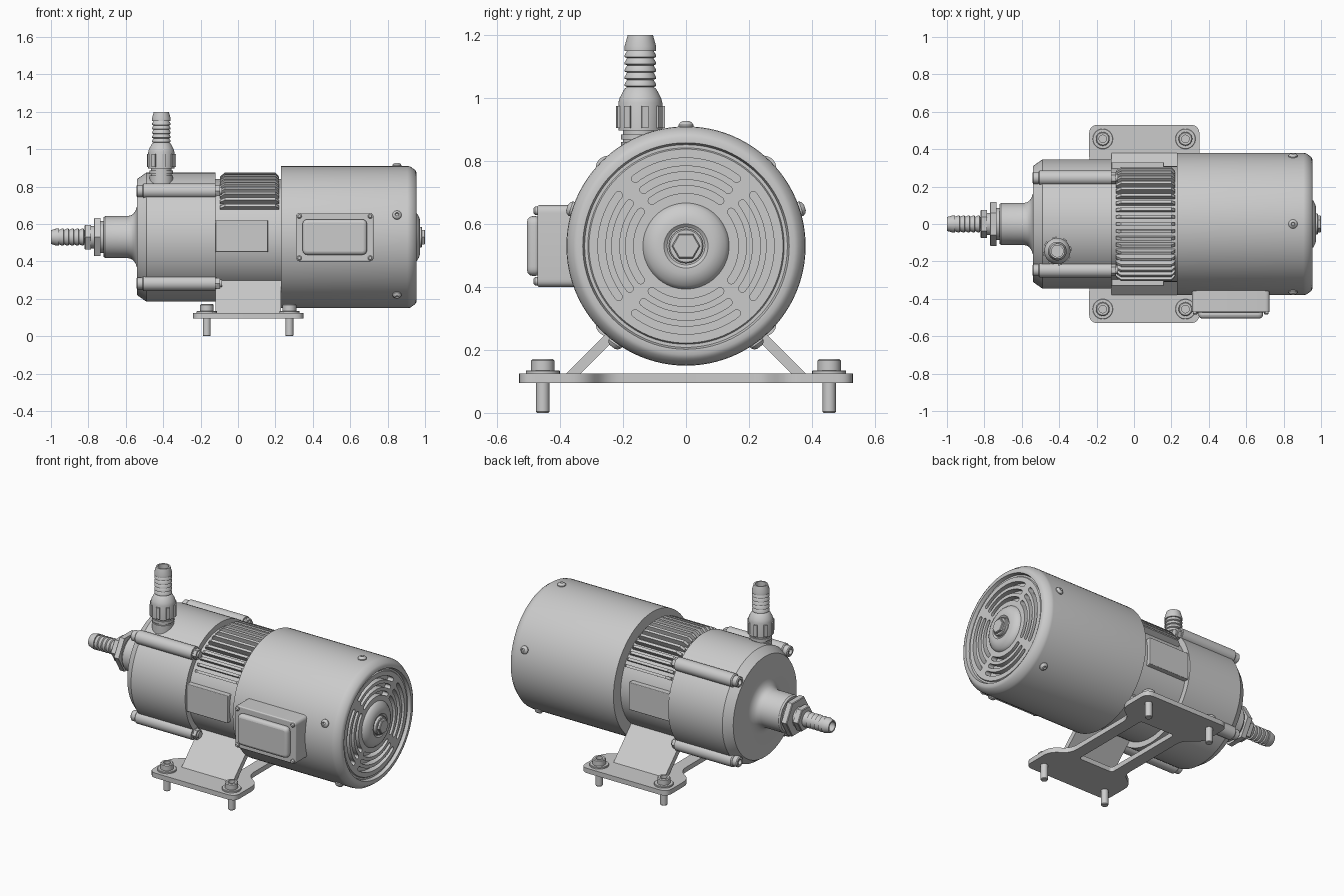
import bpy, bmesh
from math import sin, cos, pi, radians
from mathutils import Matrix, Vector

if "Cube" in bpy.data.objects:
    bpy.data.objects.remove(bpy.data.objects["Cube"])

CZ = 0.53                      # height of the shaft axis
AX = Vector((0, 0, CZ))
YZ = Matrix(((0, 0, 1, 0), (1, 0, 0, 0), (0, 1, 0, 0), (0, 0, 0, 1)))   # outline in y,z pushed along x
XZ = Matrix(((1, 0, 0, 0), (0, 0, -1, 0), (0, 1, 0, 0), (0, 0, 0, 1)))  # outline in x,z pushed to -y


def lathe(bm, prof, origin, axis, seg=64, turn=0):
    """Revolve (distance, radius) points about an axis."""
    M = Matrix.Translation(origin) @ Vector(axis).to_track_quat('Z', 'Y').to_matrix().to_4x4()
    rows = []
    for t, r in prof:
        if r == 0:
            rows.append([bm.verts.new(M @ Vector((0, 0, t)))] * seg)
        else:
            rows.append([bm.verts.new(M @ Vector((r * cos(turn + 2 * pi * i / seg),
                         r * sin(turn + 2 * pi * i / seg), t))) for i in range(seg)])
    for a, b in zip(rows, rows[1:]):
        for i in range(seg):
            j = (i + 1) % seg
            q = list(dict.fromkeys((a[i], a[j], b[j], b[i])))
            if len(q) > 2:
                bm.faces.new(q)


def cyl(bm, t0, t1, r, origin, axis, seg=32, c=0.0, turn=0):
    lathe(bm, [(t0, 0), (t0, r), (t1 - c, r), (t1, r - c), (t1, 0)], origin, axis, seg, turn)


def prism(bm, pts, d0, d1, M):
    lo = [bm.verts.new(M @ Vector((u, v, d0))) for u, v in pts]
    hi = [bm.verts.new(M @ Vector((u, v, d1))) for u, v in pts]
    bm.faces.new(lo)
    bm.faces.new(hi)
    for i in range(len(pts)):
        j = (i + 1) % len(pts)
        bm.faces.new((lo[i], lo[j], hi[j], hi[i]))


def rounded(pts, r, n=6):
    out = []
    for i, p in enumerate(pts):
        p, a, b = Vector(p), Vector(pts[i - 1]), Vector(pts[(i + 1) % len(pts)])
        s, e = p + (a - p).normalized() * r, p + (b - p).normalized() * r
        for k in range(n + 1):
            t = k / n
            out.append(s * (1 - t) ** 2 + p * 2 * t * (1 - t) + e * t * t)
    return out


def rect(u0, u1, v0, v1):
    return [(u0, v0), (u1, v0), (u1, v1), (u0, v1)]


def finish(name, bm, bevel=0, cut=None, hide=False):
    bmesh.ops.recalc_face_normals(bm, faces=bm.faces)
    me = bpy.data.meshes.new(name)
    bm.to_mesh(me)
    bm.free()
    ob = bpy.data.objects.new(name, me)
    bpy.context.collection.objects.link(ob)
    bpy.ops.object.select_all(action='DESELECT')
    ob.select_set(True)
    bpy.context.view_layer.objects.active = ob
    if not hide:
        bpy.ops.object.shade_smooth_by_angle(angle=radians(32))
    if cut:
        m = ob.modifiers.new("cut", 'BOOLEAN')
        m.object, m.operation, m.solver = cut, 'DIFFERENCE', 'EXACT'
    if bevel:
        m = ob.modifiers.new("bevel", 'BEVEL')
        m.width, m.segments, m.limit_method = bevel, 3, 'ANGLE'
        m.angle_limit = radians(50)
    ob.hide_render = ob.hide_viewport = hide
    return ob


def barb(t0, r, step, n, tip):
    """Ridged hose tail ending in an open bore."""
    p = []
    for i in range(n):
        t = t0 + i * step
        p += [(t, r * 0.84), (t + step * .15, r), (t + step * .4, r), (t + step, r * 0.84)]
    e = t0 + n * step
    return p + [(e, r), (e + (tip - e) * .3, r), (tip, r * .8), (tip, r * .62), (t0, r * .62), (t0, 0)]


new = bmesh.new

# vent slot cutter: four arcs in each ring
bm = new()
for ra, rb in ((.168, .192), (.212, .236), (.256, .28)):
    rm, h = (ra + rb) / 2, (rb - ra) / 2
    for q in range(4):
        mid, span = q * pi / 2, radians(37)
        pol = [(rb, mid - span + 2 * span * k / 20) for k in range(21)]
        pts = [(r * cos(a), CZ + r * sin(a)) for r, a in pol]
        for s, lst in ((1, range(1, 6)), (-1, ())):
            ang = mid + s * span
            c = Vector((rm * cos(ang), CZ + rm * sin(ang)))
            if s == 1:
                pts += [c + h * Vector((cos(ang + pi * k / 6), sin(ang + pi * k / 6))) for k in lst]
                pts += [(ra * cos(a), CZ + ra * sin(a)) for r, a in reversed(pol)]
            else:
                pts += [c + h * Vector((cos(ang + pi + pi * k / 6), sin(ang + pi + pi * k / 6))) for k in range(1, 6)]
    # each arc becomes its own prism
        prism(bm, pts, .905, .97, YZ)
slots = finish("vent_slot_cutter", bm, hide=True)

# motor shell with recessed vented end
bm = new()
lathe(bm, [(.23, 0), (.23, .38), (.905, .38), (.92, .378), (.948, .358), (.955, .345), (.955, .328),
           (.935, .322), (.935, .312), (.942, .308), (.942, 0)], AX, (1, 0, 0), 96)
finish("motor_shell", bm, cut=slots)

# end boss and shaft nut
bm = new()
lathe(bm, [(.93, 0), (.93, .14), (.945, .136), (.958, .125), (.968, .108), (.974, .09), (.974, .07),
           (.966, .06), (.966, 0)], AX, (1, 0, 0))
finish("end_boss", bm)
bm = new()
cyl(bm, .95, .985, .055, AX, (1, 0, 0), 32, .004)
cyl(bm, .95, 1.0, .045, AX, (1, 0, 0), 6, .004, 0)
finish("shaft_nut", bm)

# round-head screws around the motor
bm = new()
for k in range(5):
    a = pi / 2 + k * 2 * pi / 5
    lathe(bm, [(.37, 0), (.37, .024), (.385, .024), (.393, .018), (.397, .01), (.39, .007), (.39, 0)],
          (.85, 0, CZ), (0, cos(a), sin(a)), 20)
finish("motor_screws", bm)

# middle housing with side pads
bm = new()
cyl(bm, -.15, .25, .31, AX, (1, 0, 0), 80)
finish("middle_housing", bm)
bm = new()
prism(bm, rect(-.12, .16, .45, .62), -.33, .33, XZ)
finish("side_pads", bm, .004)

# cooling fins
bm = new()
for k in range(-9, 10):
    M = Matrix.Translation(AX) @ Matrix.Rotation(pi / 2 + radians(6.7 * k), 4, 'X')
    prism(bm, [(-.095, .29), (-.095, .325), (-.07, .345), (.2, .345), (.218, .325), (.218, .29)], -.008, .008, M)
finish("cooling_fins", bm)

# pump head and nose
bm = new()
lathe(bm, [(-.12, 0), (-.12, .345), (-.49, .345), (-.54, .31), (-.54, .165), (-.546, .145), (-.556, .128),
           (-.57, .117), (-.59, .112), (-.71, .112), (-.72, .105), (-.72, 0)], AX, (1, 0, 0), 96)
finish("pump_head", bm)

# clamping ribs with through bolts
ribs, bolts = new(), new()
for sy in (-1, 1):
    for sz in (-1, 1):
        o = (0, sy * .247, CZ + sz * .247)
        cyl(ribs, .12, .51, .04, o, (-1, 0, 0), 28, .006)
        lathe(bolts, [(.085, 0), (.085, .02), (.115, .02), (.115, .03), (.125, .03), (.5, .02), (.505, .032), (.538, .032),
                      (.543, .027), (.543, .016), (.525, .016), (.525, 0)], o, (-1, 0, 0), 24)
        cyl(bolts, -.12, -.095, .032, o, (1, 0, 0), 6)
finish("clamp_ribs", ribs)
finish("clamp_bolts", bolts)

# inlet fitting
bm = new()
cyl(bm, .735, .77, .118, AX, (-1, 0, 0), 6, .004)
cyl(bm, .785, .82, .076, AX, (-1, 0, 0), 6, .004)
lathe(bm, [(.70, 0), (.70, .085), (.745, .085), (.745, .06), (.82, .06)] + barb(.822, .046, .027, 5, 1.0),
      AX, (-1, 0, 0), 40)
finish("inlet_fitting", bm)

# outlet fitting with gripping lugs
bm = new()
OUT = (-.41, -.145, 0)
lathe(bm, [(.78, 0), (.78, .062), (.86, .062), (.86, .055), (.868, .055), (.868, .062), (.885, .062), (.885, .055),
           (.897, .055), (.897, .07), (.985, .07), (1.0, .066), (1.03, .05)] + barb(1.035, .05, .023, 5, 1.2),
      OUT, (0, 0, 1), 40)
for k in range(8):
    M = Matrix.Translation(OUT) @ Matrix.Rotation(k * pi / 4 + .2, 4, 'Z')
    prism(bm, rect(.05, .077, -.011, .011), .905, .975, M)
finish("outlet_fitting", bm)

# terminal box, lid and corner screws
bm = new()
prism(bm, rounded(rect(.31, .725, .4, .66), .025), .33, .472, XZ)
finish("terminal_box", bm, .006)
bm = new()
prism(bm, rounded(rect(.345, .69, .435, .625), .03), .46, .505, XZ)
finish("terminal_lid", bm, .018)
bm = new()
for x in (.328, .707):
    for z in (.418, .642):
        lathe(bm, [(.46, 0), (.46, .013), (.479, .013), (.485, .008), (.485, 0)], (x, 0, z), (0, -1, 0), 16)
finish("lid_screws", bm)

# base plate: wide ears, narrow waist, open window
bm = new()
prism(bm, rounded(rect(-.065, .175, -.27, .27), .02), .05, .2, Matrix())
window = finish("base_window_cutter", bm, hide=True)
bm = new()
prism(bm, rounded([(-.24, -.53), (.35, -.53), (.35, -.32), (.25, -.25), (.25, .25), (.35, .32), (.35, .53),
                   (-.24, .53), (-.24, .32), (-.14, .25), (-.14, -.25), (-.24, -.32)], .05), .095, .125, Matrix())
finish("base_plate", bm, cut=window)

# sloping legs
bm = new()
for s in (-1, 1):
    prism(bm, [(s * .385, .12), (s * .195, .31), (s * .15, .31), (s * .34, .12)], -.12, .23, YZ)
finish("support_legs", bm)

# foot bolts with washers
bm = new()
for x in (-.167, .275):
    for y in (-.455, .455):
        o = (x, y, 0)
        lathe(bm, [(0, 0), (0, .018), (.004, .021), (.15, .021), (.15, 0)], o, (0, 0, 1), 24)
        cyl(bm, .125, .135, .054, o, (0, 0, 1), 32, .002)
        lathe(bm, [(.13, 0), (.13, .037), (.166, .037), (.171, .032), (.171, .02), (.15, .02), (.15, 0)], o, (0, 0, 1), 24)
finish("foot_bolts", bm)
